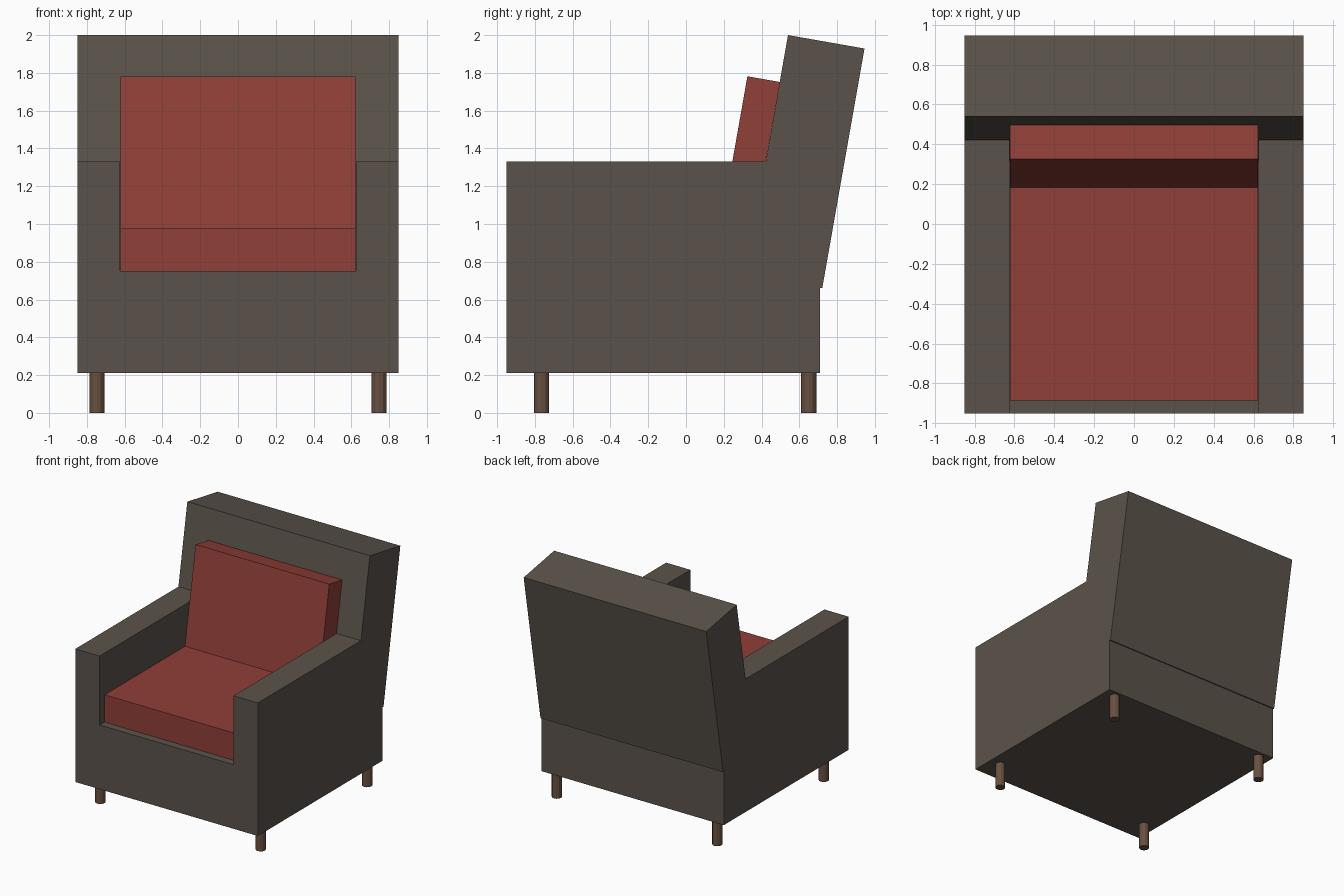
import bpy, bmesh, math

if "Cube" in bpy.data.objects:
    bpy.data.objects.remove(bpy.data.objects["Cube"])

SLOPE = math.tan(math.radians(10))      # backward lean of the backrest
HALF, INNER = 0.85, 0.624               # outer and inner half widths


def material(name, rgb):
    m = bpy.data.materials.new(name)
    m.diffuse_color = (*rgb, 1)
    m.use_nodes = True
    m.node_tree.nodes["Principled BSDF"].inputs["Base Color"].default_value = m.diffuse_color
    return m


fabric = material("taupe fabric", (0.105, 0.086, 0.070))
red = material("red fabric", (0.28, 0.050, 0.040))
wood = material("dark wood", (0.14, 0.080, 0.052))


def make_object(name, bm, mat):
    bmesh.ops.recalc_face_normals(bm, faces=bm.faces)
    me = bpy.data.meshes.new(name)
    bm.to_mesh(me)
    bm.free()
    me.materials.append(mat)
    ob = bpy.data.objects.new(name, me)
    bpy.context.collection.objects.link(ob)
    return ob


def prism(name, profile, half, mat):
    """Side profile (y, z) extruded across x from -half to half."""
    bm = bmesh.new()
    face = bm.faces.new([bm.verts.new((-half, y, z)) for y, z in profile])
    ext = bmesh.ops.extrude_face_region(bm, geom=[face])["geom"]
    moved = [v for v in ext if isinstance(v, bmesh.types.BMVert)]
    bmesh.ops.translate(bm, verts=moved, vec=(2 * half, 0, 0))
    return make_object(name, bm, mat)


def lean(y_top, z_top, z):
    """y on a leaning line through (y_top, z_top) at height z."""
    return y_top - (z_top - z) * SLOPE


# Upholstered frame: base, arms and backrest as one closed shell
P = {
    "A": (-0.95, 0.21), "B": (0.71, 0.21), "C": (0.71, 0.662),
    "D": (lean(0.945, 1.929, 0.66), 0.66), "E": (0.945, 1.929),
    "F": (0.54, 2.0), "G": (lean(0.54, 2.0, 1.33), 1.33), "H": (-0.95, 1.33),
    "g": (lean(0.54, 2.0, 1.33), 1.33), "h": (-0.95, 1.33),
    "j": (-0.95, 0.75), "k": (lean(0.54, 2.0, 0.75), 0.75),
}
bm = bmesh.new()
L, R = ({n: bm.verts.new((s * (HALF if n.isupper() else INNER), y, z))
         for n, (y, z) in P.items()} for s in (-1, 1))
for side in (L, R):                     # outer side, inner arm, arm top
    for loop in ("ABCDEFGH", "jkgh", "GHhg"):
        bm.faces.new([side[n] for n in loop])
# faces that span both sides: underside, rear, top, seat deck, front, backrest
for loop in ("AB", "BC", "CD", "DE", "EF", "jk", "AHhj", "FGgk"):
    bm.faces.new([L[n] for n in loop] + [R[n] for n in reversed(loop)])
make_object("armchair_frame", bm, fabric)

# Seat cushion, running back to the backrest
prism("seat_cushion",
      [(-0.885, 0.75), (0.32, 0.75), (lean(0.54, 2.0, 0.98), 0.98), (-0.885, 0.98)],
      INNER - 0.002, red)

# Leaning back cushion, resting on the seat
prism("back_cushion",
      [(lean(0.325, 1.782, 0.98), 0.98), (lean(0.496, 1.752, 0.98), 0.98),
       (0.496, 1.752), (0.325, 1.782)],
      INNER - 0.002, red)

# Four round legs
for row, y in (("front", -0.765), ("rear", 0.65)):
    for side, x in (("left", -0.747), ("right", 0.747)):
        bm = bmesh.new()
        bmesh.ops.create_cone(bm, cap_ends=True, segments=12,
                              radius1=0.04, radius2=0.04, depth=0.21)
        leg = make_object(f"{row}_{side}_leg", bm, wood)
        leg.location = (x, y, 0.105)
